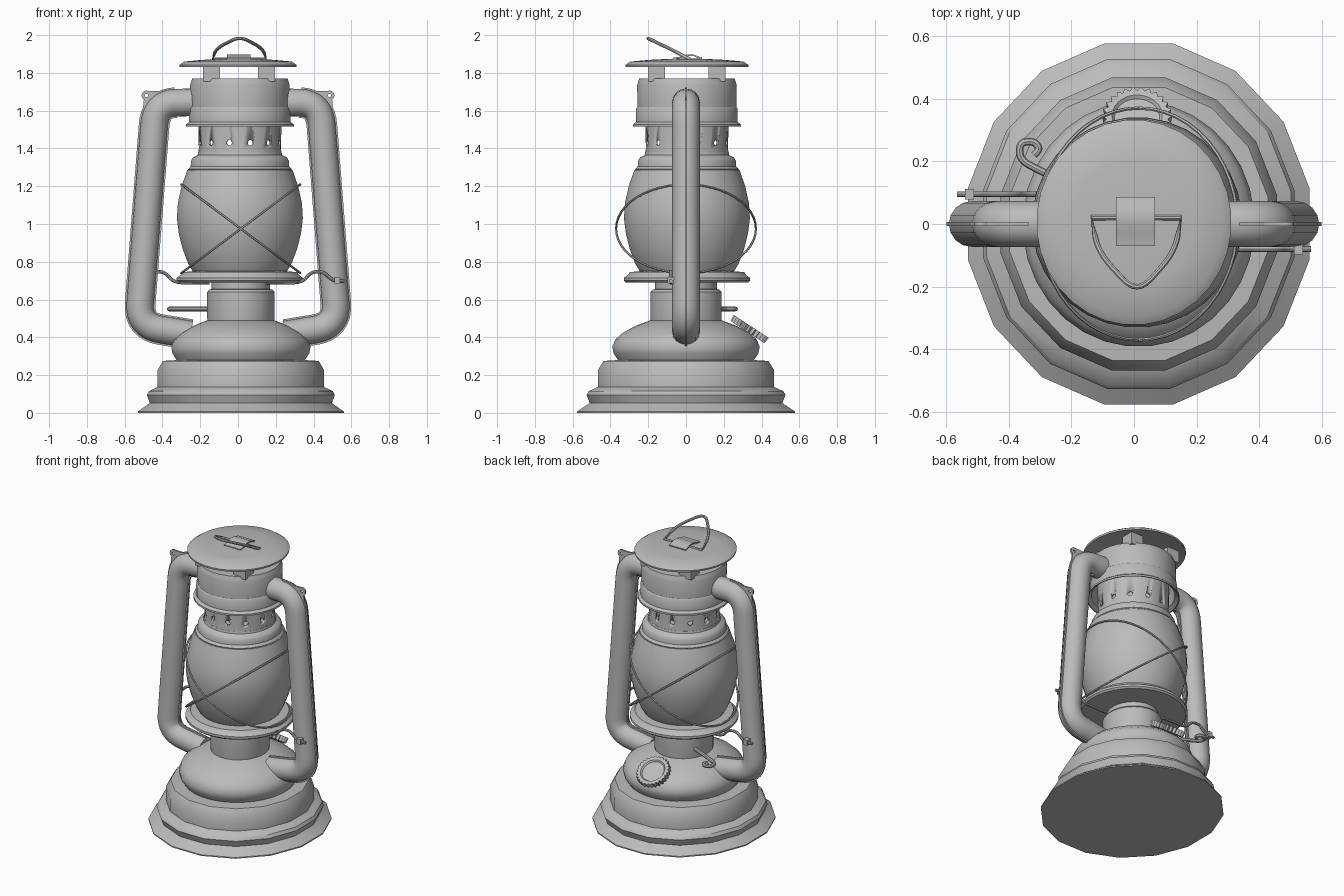
import bpy, bmesh, math
from mathutils import Vector, Matrix

if "Cube" in bpy.data.objects:
    bpy.data.objects.remove(bpy.data.objects["Cube"])

mat = bpy.data.materials.new("grey_metal")
mat.diffuse_color = (0.5, 0.5, 0.5, 1)
mat.use_nodes = True
mat.node_tree.nodes["Principled BSDF"].inputs["Base Color"].default_value = mat.diffuse_color


def finish(name, bm, angle=35):
    bmesh.ops.remove_doubles(bm, verts=bm.verts, dist=1e-5)
    bmesh.ops.recalc_face_normals(bm, faces=bm.faces)
    me = bpy.data.meshes.new(name)
    bm.to_mesh(me)
    bm.free()
    me.materials.append(mat)
    ob = bpy.data.objects.new(name, me)
    bpy.context.collection.objects.link(ob)
    bpy.ops.object.select_all(action='DESELECT')
    ob.select_set(True)
    bpy.context.view_layer.objects.active = ob
    bpy.ops.object.shade_smooth_by_angle(angle=math.radians(angle))
    return ob


def lathe(name, profile, sides, cx=0.01, cy=0.005, sx=1.0, closed=False, angle=35):
    """Turned part from (radius, z) points."""
    bm = bmesh.new()
    rings = []
    for r, z in profile:
        ring = []
        for i in range(sides):
            a = 2 * math.pi * (i + 0.5) / sides
            ring.append(bm.verts.new((cx + sx * r * math.cos(a), cy + r * math.sin(a), z)))
        rings.append(ring)
    n = len(rings)
    for k in range(n if closed else n - 1):
        a, b = rings[k], rings[(k + 1) % n]
        for i in range(sides):
            j = (i + 1) % sides
            bm.faces.new((a[i], a[j], b[j], b[i]))
    if not closed:
        bm.faces.new(rings[0])
        bm.faces.new(rings[-1])
    return finish(name, bm, angle)


def circle(r, n=8):
    return [(r * math.cos(2 * math.pi * i / n), r * math.sin(2 * math.pi * i / n)) for i in range(n)]


def rect(u, v):
    return [(-u, -v), (u, -v), (u, v), (-u, v)]


def sweep(name, pts, section, ref, closed=False):
    """Carry a section along a path; u lies along ref, v across it."""
    bm = bmesh.new()
    pts = [Vector(p) for p in pts]
    ref, n, m = Vector(ref), len(pts), len(section)
    rings = []
    for i, p in enumerate(pts):
        if closed:
            t = pts[(i + 1) % n] - pts[i - 1]
        else:
            t = pts[min(i + 1, n - 1)] - pts[max(i - 1, 0)]
        t.normalize()
        u = (ref - t * t.dot(ref)).normalized()
        v = t.cross(u)
        rings.append([bm.verts.new(p + u * a + v * b) for a, b in section])
    for k in range(n if closed else n - 1):
        a, b = rings[k], rings[(k + 1) % n]
        for i in range(m):
            j = (i + 1) % m
            bm.faces.new((a[i], a[j], b[j], b[i]))
    if not closed:
        bm.faces.new(rings[0])
        bm.faces.new(rings[-1])
    return finish(name, bm)


def rounded(pts, r, steps=6, closed=False):
    """Replace corners by short curves."""
    pts = [Vector(p) for p in pts]
    n, out = len(pts), []
    for i, p in enumerate(pts):
        if not closed and i in (0, n - 1):
            out.append(p)
            continue
        q0, q1 = pts[i - 1], pts[(i + 1) % n]
        a = p + (q0 - p).normalized() * min(r, (q0 - p).length * 0.45)
        b = p + (q1 - p).normalized() * min(r, (q1 - p).length * 0.45)
        for s in range(steps + 1):
            t = s / steps
            out.append(a * (1 - t) ** 2 + p * 2 * t * (1 - t) + b * t * t)
    return out


def box(name, size, loc):
    bm = bmesh.new()
    bmesh.ops.create_cube(bm, size=1, matrix=Matrix.Translation(loc) @ Matrix.Diagonal((*size, 1)))
    return finish(name, bm)


# Stepped foot and fuel tank
lathe("stepped_base", [(.588, 0), (.588, .008), (.53, .045), (.52, .052), (.537, .095), (.525, .115),
                       (.476, .137), (.476, .225), (.445, .275), (.36, .28)], 16, .015, 0, .945)
lathe("fuel_tank", [(.355, .27), (.385, .315), (.392, .35), (.375, .39), (.335, .425), (.27, .46),
                    (.19, .49), (.15, .495)], 32, .015, 0, .945)
lathe("burner_neck", [(.185, .47), (.19, .50), (.19, .64), (.18, .652), (.165, .655), (.165, .70)],
      24, .015, 0, .945)
lathe("burner_plate", [(.325, .69), (.336, .70), (.336, .715), (.312, .732), (.305, .745), (.25, .75)], 32)

# Glass globe and collar
lathe("glass_globe", [(.245, .74), (.275, .79), (.305, .87), (.325, .95), (.335, 1.03), (.33, 1.11),
                      (.31, 1.2), (.28, 1.285)], 32)
lathe("globe_collar", [(.272, 1.28), (.276, 1.29), (.262, 1.305), (.26, 1.335), (.25, 1.352), (.225, 1.365),
                       (.222, 1.38)], 32)

# Chimney tube with twelve vent holes
chimney = lathe("chimney", [(.222, 1.365), (.218, 1.4), (.222, 1.6), (.21, 1.6), (.206, 1.4), (.21, 1.365)],
                48, closed=True)
bm = bmesh.new()
for i in range(12):
    a = math.pi * (i + .5) / 6
    m = (Matrix.Translation((.01 + .215 * math.cos(a), .005 + .215 * math.sin(a), 1.43))
         @ Matrix.Rotation(a, 4, 'Z') @ Matrix.Rotation(math.pi / 2, 4, 'Y'))
    bmesh.ops.create_cone(bm, cap_ends=True, segments=12, radius1=.015, radius2=.015, depth=.06, matrix=m)
cutter = finish("vent_cutter", bm)
cutter.hide_render = True
mod = chimney.modifiers.new("vents", 'BOOLEAN')
mod.operation, mod.object, mod.solver = 'DIFFERENCE', cutter, 'EXACT'
bpy.context.view_layer.objects.active = chimney
bpy.ops.object.modifier_apply(modifier="vents")
bpy.data.objects.remove(cutter)

# Hood, open below
lathe("hood", [(.0005, 1.77), (.254, 1.77), (.26, 1.75), (.265, 1.735), (.263, 1.62), (.27, 1.61), (.27, 1.54),
               (.287, 1.527), (.287, 1.515), (.28, 1.515), (.258, 1.535), (.25, 1.60), (.25, 1.75),
               (.0005, 1.75)], 32)

# Cap and its posts
lathe("cap", [(.31, 1.836), (.326, 1.83), (.328, 1.842), (.30, 1.86), (.2, 1.869), (.1, 1.874), (.02, 1.876)],
      32, 0, .005, .95)
for sx in (-1, 1):
    for sy in (-1, 1):
        box("cap_post", (.09, .09, .09), (.005 + sx * .145, .005 + sy * .16, 1.80))

# Carrying loop and the tab holding it
bail = rounded([(-.135, .02, 1.873), (-.115, -.09, 1.93), (.01, -.225, 1.994), (.13, -.09, 1.93),
                (.15, .02, 1.873)], .07)
sweep("carrying_loop", bail, circle(.009), (0, .47, .88), closed=True)
tab = [(0, -.07, 1.876), (0, -.03, 1.882), (0, .0, 1.893), (0, .04, 1.893), (0, .06, 1.884), (0, .085, 1.878)]
sweep("loop_tab", [(x + .005, y, z) for x, y, z in tab], rect(.062, .004), (1, 0, 0))

# Side air tubes with seam flange and eyelets
for s in (-1, 1):
    path = rounded([(s * .20, 0, 1.645), (s * .435, 0, 1.64), (s * .527, 0, .46), (s * .25, 0, .415)], .12, 8)
    sweep("air_tube", path, circle(.073, 16), (0, 1, 0))
    sweep("tube_seam", path[1:], rect(.006, .081), (0, 1, 0))
    eye = [(s * .484 + .018 * math.cos(a), 0, 1.68 + .018 * math.sin(a))
           for a in [i * math.pi / 6 for i in range(12)]]
    sweep("eyelet", eye, rect(.006, .009), (0, 1, 0), closed=True)
    web = [(s * .40, 0, 1.69), (s * .47, 0, 1.69)]
    sweep("eyelet_web", web, rect(.006, .014), (0, 1, 0))
    web = [(s * .48, 0, 1.665), (s * .495, 0, 1.50)]
    sweep("eyelet_web", web, rect(.006, .018), (0, 1, 0))

# Crossed guard wires round the globe
for s in (-1, 1):
    ring = []
    for i in range(48):
        a = 2 * math.pi * i / 48
        ring.append((.015 + .315 * math.cos(a), .37 * math.sin(a), .975 + s * .235 * math.cos(a)))
    sweep("guard_wire", ring, circle(.006, 6), (-s * .235, 0, .315), closed=True)

# Lifting levers on both sides
for s, y in ((-1, .095), (1, -.08)):
    lever = rounded([(s * .15, y, .688), (s * .34, y, .69), (s * .385, y, .745), (s * .45, y, .75),
                     (s * .50, y, .70), (s * .565, y, .698)], .05)
    sweep("lifting_lever", lever, circle(.009), (0, 1, 0))
    box("lever_stop", (.03, .035, .035), (s * .525, y, .702))

# Wick crank with curled end
crank = rounded([(-.10, .08, .55), (-.29, .165, .55), (-.365, .205, .55), (-.365, .26, .55), (-.32, .265, .55),
                 (-.30, .24, .55), (-.32, .22, .55)], .035)
sweep("wick_crank", crank, circle(.012), (0, 0, 1))

# Toothed filler cap with dished face
normal = Vector((0, .55, .835))
place = Matrix.Translation((.01, .335, .443)) @ normal.to_track_quat('Z', 'Y').to_matrix().to_4x4()
bm = bmesh.new()
teeth = 26
loops = []
for out, inn, z in ((.108, .094, -.018), (.112, .098, .018), (.08, .08, .018), (.072, .072, .008)):
    loops.append([bm.verts.new(place @ Vector(((out, inn)[i % 2] * math.cos(math.pi * i / teeth),
                                               (out, inn)[i % 2] * math.sin(math.pi * i / teeth), z)))
                  for i in range(teeth * 2)])
for a, b in zip(loops, loops[1:]):
    for i in range(teeth * 2):
        j = (i + 1) % (teeth * 2)
        bm.faces.new((a[i], a[j], b[j], b[i]))
bm.faces.new(loops[0])
bm.faces.new(loops[-1])
finish("filler_cap", bm, 25)
